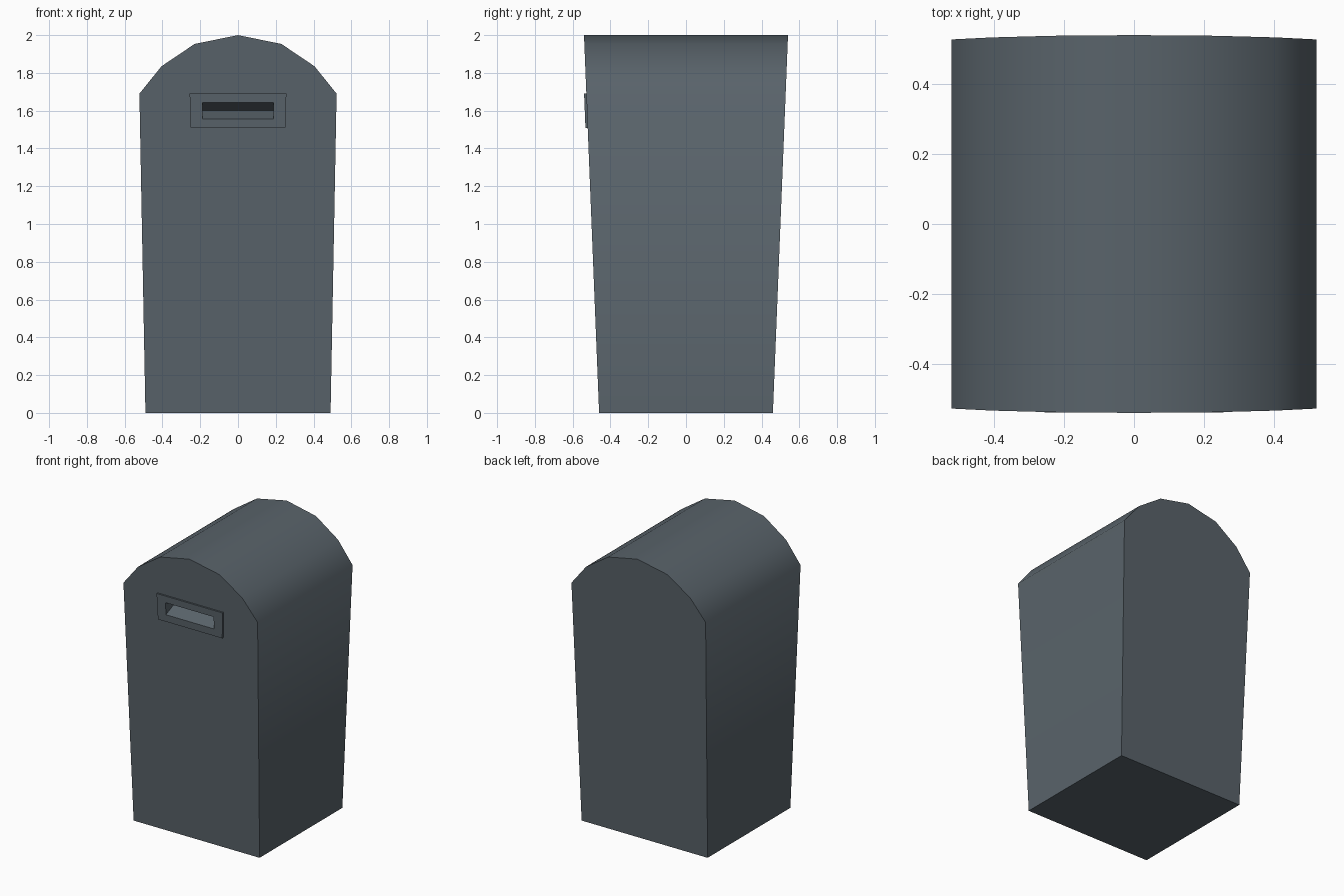
import bpy, bmesh, math

cube = bpy.data.objects.get("Cube")
if cube:
    bpy.data.objects.remove(cube, do_unlink=True)

slate = bpy.data.materials.new("slate_grey")
slate.use_nodes = True
colour = (0.1, 0.125, 0.145, 1)
slate.diffuse_color = colour
slate.node_tree.nodes["Principled BSDF"].inputs["Base Color"].default_value = colour


def face_y(z):
    """Distance of the leaning front and back walls from the centre."""
    return 0.46 + 0.04 * z


def loft(name, ring_a, ring_b):
    """Solid between two matching rings of points."""
    bm = bmesh.new()
    a = [bm.verts.new(p) for p in ring_a]
    b = [bm.verts.new(p) for p in ring_b]
    bm.faces.new(a)
    bm.faces.new(b)
    for i in range(len(a)):
        j = (i + 1) % len(a)
        bm.faces.new((a[i], a[j], b[j], b[i]))
    bmesh.ops.recalc_face_normals(bm, faces=bm.faces)
    mesh = bpy.data.meshes.new(name)
    bm.to_mesh(mesh)
    bm.free()
    mesh.materials.append(slate)
    obj = bpy.data.objects.new(name, mesh)
    bpy.context.collection.objects.link(obj)
    return obj


# Tapered body with an arched top
half = [(0.49, 0), (0.522, 1.69), (0.405, 1.835), (0.23, 1.953)]
outline = half + [(0, 2)] + [(-x, z) for x, z in reversed(half)]
body = loft("body",
            [(x, -face_y(z), z) for x, z in outline],
            [(x, face_y(z), z) for x, z in outline])

# Raised frame around the slot
corners = [(-0.25, 1.507), (0.25, 1.507), (0.256, 1.69), (-0.256, 1.69)]
frame = loft("slot_frame",
             [(x, -face_y(z) - 0.012, z) for x, z in corners],
             [(x, -face_y(z) + 0.02, z) for x, z in corners])

# Wedge that cuts the slot through frame and body
wedge = [(-0.43, 1.602), (-0.65, 1.685), (-0.65, 1.507)]
cutter = loft("slot_cutter",
              [(-0.187, y, z) for y, z in wedge],
              [(0.187, y, z) for y, z in wedge])
cutter.hide_render = True

for obj in (body, frame):
    bpy.ops.object.select_all(action='DESELECT')
    obj.select_set(True)
    bpy.context.view_layer.objects.active = obj
    cut = obj.modifiers.new("slot", 'BOOLEAN')
    cut.operation = 'DIFFERENCE'
    cut.solver = 'EXACT'
    cut.object = cutter
    bpy.ops.object.modifier_apply(modifier=cut.name)
    bpy.ops.object.shade_smooth_by_angle(angle=math.radians(45))

bpy.data.objects.remove(cutter, do_unlink=True)
